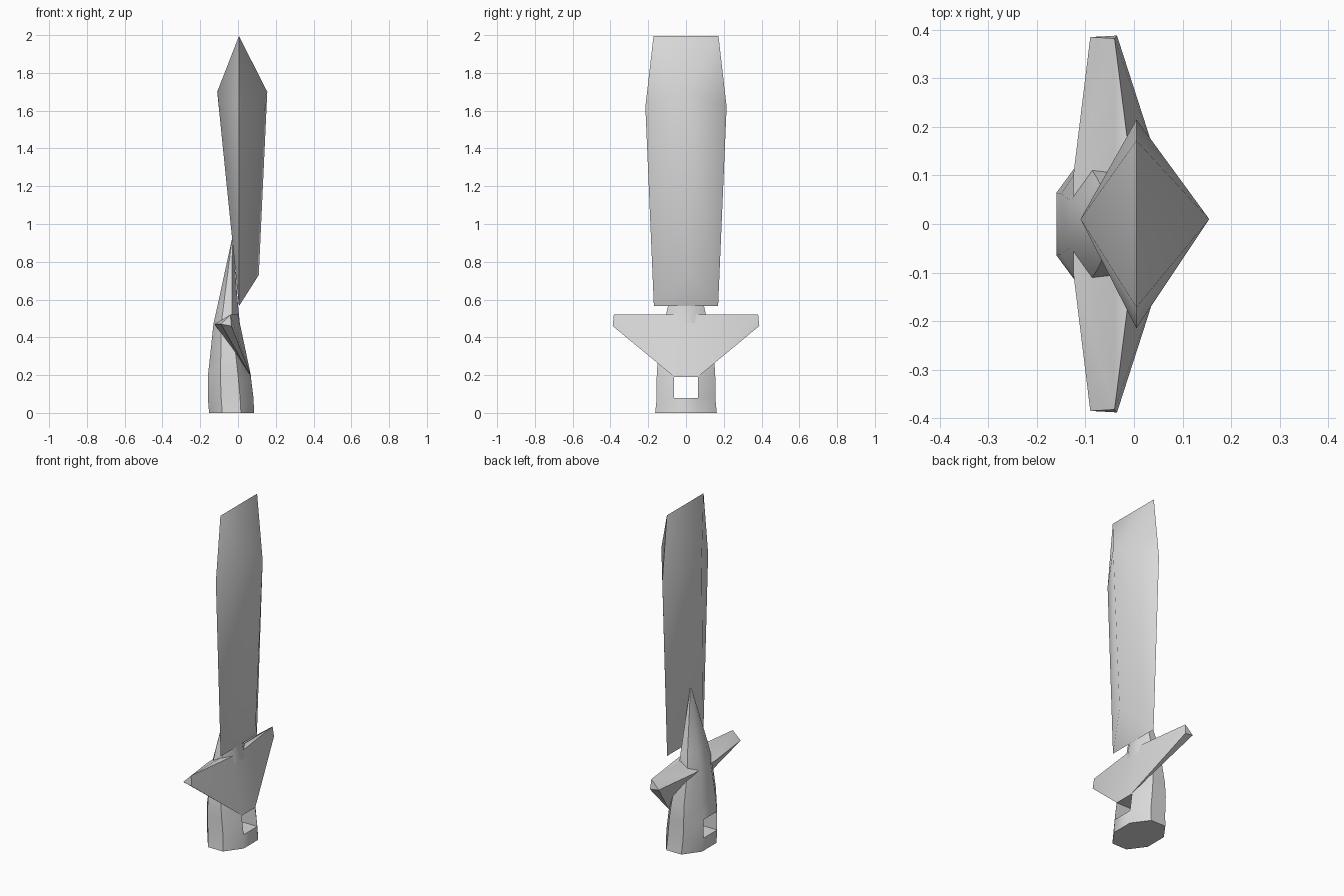
import bpy, bmesh, math

cube = bpy.data.objects.get("Cube")
if cube:
    bpy.data.objects.remove(cube, do_unlink=True)

grey = bpy.data.materials.new("plain_grey")
grey.use_nodes = True
grey.diffuse_color = (0.7, 0.7, 0.7, 1)
grey.node_tree.nodes["Principled BSDF"].inputs["Base Color"].default_value = (0.7, 0.7, 0.7, 1)


def finish(name, bm, angle):
    bmesh.ops.recalc_face_normals(bm, faces=bm.faces[:])
    mesh = bpy.data.meshes.new(name)
    bm.to_mesh(mesh)
    bm.free()
    obj = bpy.data.objects.new(name, mesh)
    mesh.materials.append(grey)
    bpy.context.collection.objects.link(obj)
    bpy.ops.object.select_all(action='DESELECT')
    obj.select_set(True)
    bpy.context.view_layer.objects.active = obj
    bpy.ops.object.shade_smooth_by_angle(angle=math.radians(angle))
    return obj


def hull(name, points, angle):
    bm = bmesh.new()
    for p in points:
        bm.verts.new(p)
    bmesh.ops.convex_hull(bm, input=bm.verts[:])
    bmesh.ops.delete(bm, geom=[v for v in bm.verts if not v.link_faces], context='VERTS')
    return finish(name, bm, angle)


def both_sides(points):
    return [(x, s * y, z) for x, y, z in points for s in (1, -1)]


# Blade: two cutting edges, a ridge on each flat, and a chisel tip
edges = both_sides([(0.005, 0.17, 0.565), (0.005, 0.215, 1.62), (0.005, 0.172, 1.995)])
ridges = [(0.155, 0.01, 1.7), (0.11, 0.01, 0.73), (-0.11, 0.01, 1.7)]
hull("blade", edges + ridges, 60)

# Guard: tapered wings meeting in a low V on one side
hull("guard", both_sides([
    (-0.09, 0.385, 0.47), (-0.04, 0.382, 0.52), (-0.035, 0.388, 0.46),
    (0.0, 0.065, 0.52), (0.07, 0.062, 0.19), (-0.125, 0.1, 0.47),
]), 35)

# Handle: eight-sided loft, closed below and drawn to a spike above
SIDES = 8
levels = [  # height, least x, greatest x, half width in y
    (0.0, -0.153, 0.085, 0.163), (0.08, -0.16, 0.082, 0.155),
    (0.19, -0.16, 0.068, 0.155), (0.28, -0.15, 0.05, 0.15),
    (0.47, -0.13, 0.01, 0.115), (0.57, -0.108, 0.0, 0.095),
]
bm = bmesh.new()
rings = []
for z, x0, x1, half in levels:
    ring = []
    for i in range(SIDES):
        a = (i + 0.5) * math.tau / SIDES
        grow = 1 / math.cos(math.pi / SIDES)
        ring.append(bm.verts.new(((x0 + x1) / 2 + (x1 - x0) / 2 * grow * math.cos(a),
                                  half * grow * math.sin(a), z)))
    rings.append(ring)
holes = (3, 7)
for k, (low, high) in enumerate(zip(rings, rings[1:])):
    for i in range(SIDES):
        if k == 1 and i in holes:
            continue
        j = (i + 1) % SIDES
        bm.faces.new((low[i], low[j], high[j], high[i]))
bm.faces.new(rings[0])
apex = bm.verts.new((-0.03, 0, 0.93))
for i in range(SIDES):
    bm.faces.new((rings[-1][i], rings[-1][(i + 1) % SIDES], apex))

# Square slot straight through the lower handle
mouths = []
for i in holes:
    j = (i + 1) % SIDES
    mouths.append([rings[1][i], rings[1][j], rings[2][j], rings[2][i]])
near, far = mouths[0], [mouths[1][n] for n in (1, 0, 3, 2)]
for n in range(4):
    m = (n + 1) % 4
    bm.faces.new((near[n], near[m], far[m], far[n]))
finish("handle", bm, 50)
